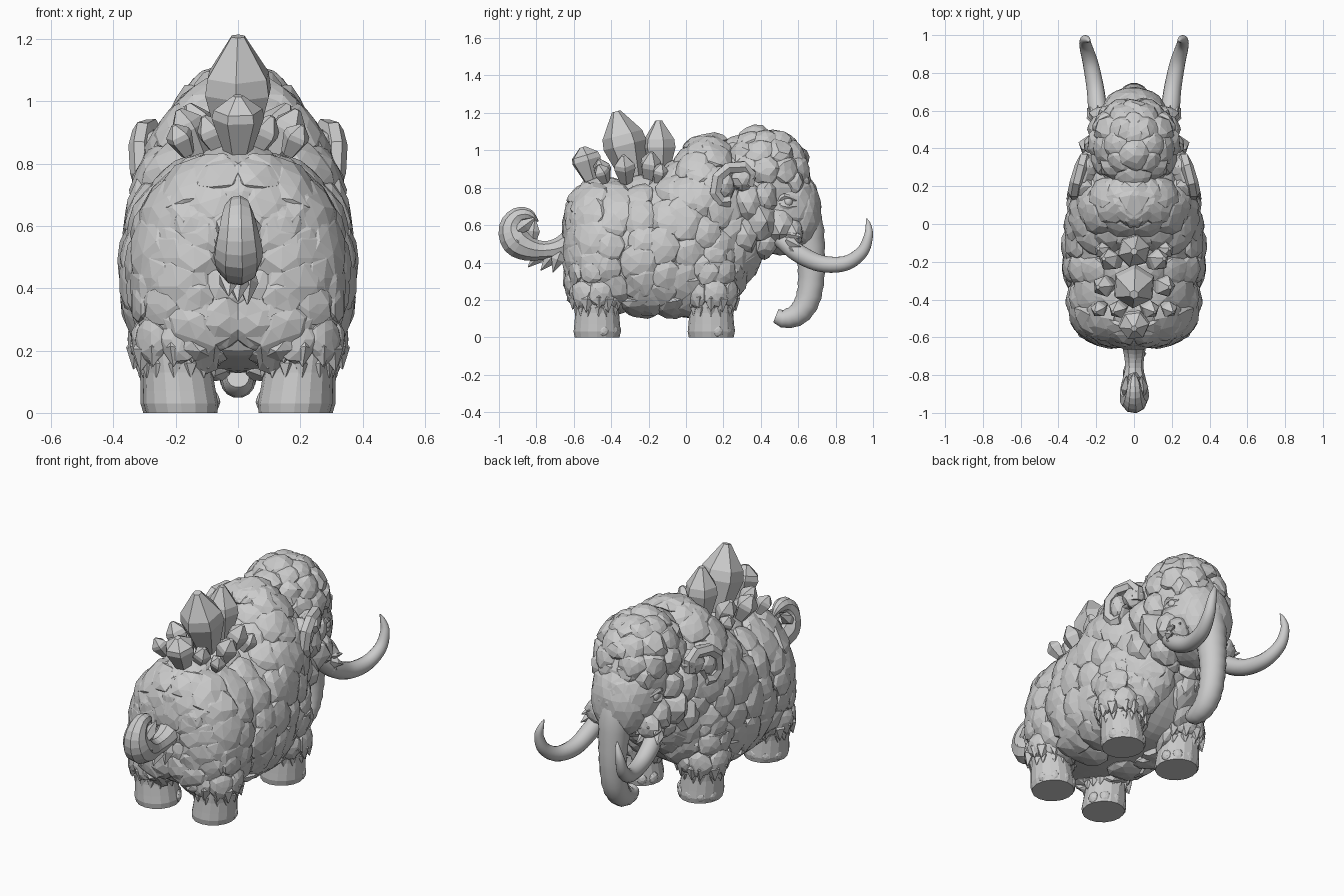
import bpy, bmesh, math, random
from mathutils import Vector as V, Matrix

random.seed(4)
cube = bpy.data.objects.get("Cube")
if cube:
    bpy.data.objects.remove(cube, do_unlink=True)

grey = bpy.data.materials.new("pale_grey")
grey.use_nodes = True
tone = (0.6, 0.6, 0.6, 1)
grey.diffuse_color = tone
grey.node_tree.nodes["Principled BSDF"].inputs["Base Color"].default_value = tone


def finish(bm, name, smooth=False):
    bmesh.ops.recalc_face_normals(bm, faces=bm.faces)
    mesh = bpy.data.meshes.new(name)
    bm.to_mesh(mesh)
    bm.free()
    ob = bpy.data.objects.new(name, mesh)
    bpy.context.collection.objects.link(ob)
    mesh.materials.append(grey)
    if smooth:
        bpy.context.view_layer.objects.active = ob
        bpy.ops.object.select_all(action='DESELECT')
        ob.select_set(True)
        bpy.ops.object.shade_smooth_by_angle(angle=math.radians(35))


def mirror(bm):
    """Copy everything in the mesh to the other side of the model."""
    new = bmesh.ops.duplicate(bm, geom=bm.verts[:] + bm.edges[:] + bm.faces[:])["geom"]
    for v in new:
        if isinstance(v, bmesh.types.BMVert):
            v.co.x *= -1


def loft(bm, rings):
    loops = [[bm.verts.new(p) for p in r] for r in rings]
    n = len(loops[0])
    for a, b in zip(loops, loops[1:]):
        for i in range(n):
            bm.faces.new((a[i], a[(i + 1) % n], b[(i + 1) % n], b[i]))
    bm.faces.new(loops[0])
    bm.faces.new(loops[-1])


def curve_points(pts, steps):
    """Smooth a list of equal-length tuples with a Catmull-Rom spline."""
    pts = [V(p) for p in pts]
    ext = [pts[0] * 2 - pts[1]] + pts + [pts[-1] * 2 - pts[-2]]
    out = []
    for a, b, c, d in zip(ext, ext[1:], ext[2:], ext[3:]):
        for k in range(steps):
            t = k / steps
            out.append((b * 2 + (c - a) * t + (a * 2 - b * 5 + c * 4 - d) * t * t
                        + (b * 3 - a - c * 3 + d) * t ** 3) / 2)
    return out + [pts[-1]]


def tube(bm, pts, sides=10, steps=4, ridge=0.0, turn=0.0):
    """Tapered tube through (x, y, z, radius) points."""
    pts = curve_points(pts, steps)
    rings = []
    for i, p in enumerate(pts):
        t = (pts[min(i + 1, len(pts) - 1)] - pts[max(i - 1, 0)]).to_3d().normalized()
        u = (V((1, 0, 0)) - t * t.x).normalized()
        w = t.cross(u)
        r = max(p[3], .002) * (1 + ridge * (i % 2))
        rings.append([p.to_3d() + (u * math.cos(a) + w * math.sin(a)) * r
                      for a in (math.tau * k / sides + turn for k in range(sides))])
    loft(bm, rings)


def blob(bm, at, size, normal=(0, 0, 1), rough=.1, detail=2):
    """Faceted lump whose short axis follows the normal."""
    rot = V(normal).to_track_quat('Z', 'Y').to_matrix().to_4x4()
    m = Matrix.Translation(at) @ rot @ Matrix.Diagonal((*size, 1))
    made = bmesh.ops.create_icosphere(bm, subdivisions=detail, radius=1, matrix=m)
    for v in made["verts"]:
        v.co += (v.co - V(at)) * random.uniform(-rough, rough)


def spike(bm, at, direction, length, width):
    """Pointed hair lock."""
    a, d = V(at), V(direction).normalized()
    tube(bm, [(*a, width * .5), (*(a + d * length * .4), width * .8), (*(a + d * length), 0)], 5, 1)


# Body core: stations of y, half width, bottom, top
STATIONS = curve_points([(-.63, .13, .32, .62), (-.59, .23, .2, .74), (-.5, .31, .17, .81),
                         (-.3, .34, .14, .83), (-.1, .355, .13, .89), (.04, .335, .13, 1.03),
                         (.16, .31, .15, 1.05), (.28, .24, .26, .95), (.38, .16, .42, .83)], 6)


def body_point(t, a):
    f = t * (len(STATIONS) - 1)
    i = min(int(f), len(STATIONS) - 2)
    y, w, lo, hi = STATIONS[i].lerp(STATIONS[i + 1], f - i)
    c, s = math.cos(a), math.sin(a)
    mid = lo + (hi - lo) * .45
    x = w * math.copysign(abs(c) ** (.95 if s > 0 else .5), c)
    return V((x, y, mid + s * ((hi - mid) if s > 0 else (mid - lo))))


def body_normal(t, a):
    du = body_point(min(t + .02, 1), a) - body_point(max(t - .02, 0), a)
    dv = body_point(t, a + .05) - body_point(t, a - .05)
    return du.cross(dv).normalized()


bm = bmesh.new()
loft(bm, [[body_point(k / 24, math.tau * j / 28) for j in range(28)] for k in range(25)])
finish(bm, "body_core")

# Woolly lumps over one flank, mirrored to the other
bm = bmesh.new()
centre = V((0, -.1, .5))
for i in range(11):
    for j in range(8):
        t = (i + .5 + random.uniform(-.25, .25)) / 11
        a = -1.35 + 2.9 * (j + .5 * (i % 2) + random.uniform(-.2, .2)) / 7.5
        p, n = body_point(t, a), body_normal(t, a)
        if n.dot(p - centre) < 0:
            n = -n
        r = random.uniform(.085, .115)
        blob(bm, p - n * .016, (r, r * random.uniform(.95, 1.3), .05), n, .1)
for z, x, r in ((.66, .0, .1), (.52, .08, .11), (.4, .06, .1), (.58, .13, .09), (.3, .1, .1)):
    blob(bm, (x, -.605, z), (r, r, .045), (x, -1, 0))
mirror(bm)
finish(bm, "wool")

# Legs, with woolly thighs, toes and ankle fringe
LEGS = (("front", .19, .135), ("back", .18, -.475))
for name, cx, cy in LEGS:
    bm = bmesh.new()
    rings = []
    for z, r in ((0, .12), (.03, .126), (.07, .122), (.13, .117), (.22, .12), (.4, .125)):
        rings.append([(cx + .1 * z + r * .95 * math.cos(a), cy + r * math.sin(a), z)
                      for a in (math.tau * k / 16 for k in range(16))])
    loft(bm, rings)
    for k in range(5):
        a = math.radians(20 + 35 * k)
        d = V((math.cos(a), math.sin(a), 0))
        blob(bm, V((cx, cy, .035)) + d * .106, (.03, .034, .022), d, .05)
    thigh = cx + .01
    for k in range(13):
        a = math.tau * k / 13 + random.uniform(-.1, .1)
        d = V((math.cos(a), math.sin(a), 0))
        spike(bm, V((thigh, cy, .18)) + d * .095, d * .3 - V((0, 0, 1)), .07, .035)
        spike(bm, V((thigh, cy, .24)) + d * .11, d * .25 - V((0, 0, 1)), random.uniform(.08, .11), .05)
    for z, lift in ((.235, .128), (.35, .13), (.44, .12)):
        for k in range(7):
            a = math.tau * (k + z * 5) / 7
            d = V((math.cos(a), math.sin(a), 0))
            blob(bm, V((thigh, cy, z)) + d * (lift - .01), (.07, .075, .035), d)
    mirror(bm)
    finish(bm, name + "_legs")

# Head: skull, brow, muzzle and jaw
bm = bmesh.new()
for at, size in (((0, .43, .8), (.22, .24, .25)), ((0, .52, .7), (.2, .2, .22)),
                 ((0, .61, .67), (.165, .115, .2)), ((0, .5, .54), (.15, .14, .1))):
    blob(bm, at, size, rough=.03, detail=3)
finish(bm, "head")

bm = bmesh.new()
for x, y, z, r in ((.15, .5, .6, .1), (.17, .4, .62, .12), (.18, .42, .75, .09), (.18, .33, .72, .11),
                   (.13, .42, .51, .09), (.08, .38, .48, .08), (.17, .3, .55, .12), (.16, .57, .56, .075),
                   (.12, .57, .83, .08), (.05, .6, .84, .085)):
    blob(bm, (x, y, z), (r, r * .8, r))
# Hair locks around the tusk roots
for k in range(9):
    a = math.tau * k / 9
    spike(bm, (.17 + .04 * math.cos(a), .54, .52 + .05 * math.sin(a)),
          (math.cos(a) * .4 + .1, 1, math.sin(a) * .5 - .5), .09, .035)
mirror(bm)
finish(bm, "cheek_wool")

# Woolly cap on the crown
bm = bmesh.new()
for ring, (lift, count) in enumerate(((10, 5), (36, 4), (62, 3))):
    e = math.radians(lift)
    for k in range(count):
        a = math.radians(-75 + 155 * (k + .5) / count + 8 * (ring % 2))
        n = V((math.cos(a) * math.cos(e), math.sin(a) * math.cos(e), math.sin(e)))
        blob(bm, V((n.x * .19, .42 + n.y * .2, .86 + n.z * .21)), (.085, .085, .06), n)
mirror(bm)
blob(bm, (0, .5, 1.06), (.08, .1, .045), (0, .3, 1), .04)
for y, z, r in ((.37, 1.08, .09), (.26, 1.02, .1), (.59, .97, .075)):
    blob(bm, (0, y, z), (r, r, .055), (0, y - .42, .4))
finish(bm, "crown_wool")

# Eyes with lids
bm = bmesh.new()
blob(bm, (.18, .545, .725), (.026, .03, .026), (1, .5, 0), 0, 3)
for dz in (-.026, .03):
    tube(bm, [(.185, .49, .72, .008), (.195, .525, .725 + dz, .017),
              (.175, .59, .715 + dz * .6, .008)], 6, 3)
mirror(bm)
finish(bm, "eyes", True)

# Ears: folded flap with thick rim and padded root
EAR = [(.31, .92), (.22, .91), (.165, .86), (.15, .77), (.18, .72), (.23, .72), (.26, .79), (.34, .81), (.35, .88)]
bm = bmesh.new()


def ear_ring(shrink, shift):
    return [V((.27 + (.36 - y) * .3 + (z - .82) * .1 + shift, .25 + (y - .25) * shrink,
               .82 + (z - .82) * shrink)) for y, z in EAR]


loft(bm, [ear_ring(.6, -.1), ear_ring(.95, -.06), ear_ring(1.03, -.01), ear_ring(.85, .005), ear_ring(.6, -.03)])
tube(bm, [(*p, .034) for p in ear_ring(.93, -.015)[-2:] + ear_ring(.93, -.015)[:6]], 6, 1)
blob(bm, (.25, .3, .85), (.06, .07, .07))
blob(bm, (.26, .2, .82), (.07, .06, .09))
mirror(bm)
finish(bm, "ears")

# Tusks
bm = bmesh.new()
tube(bm, [(.165, .5, .53, .045), (.19, .6, .45, .05), (.205, .72, .395, .046), (.23, .85, .395, .041),
          (.255, .94, .455, .034), (.26, .975, .54, .025), (.245, .975, .6, .015), (.235, .965, .635, .003)], 14, 5)
mirror(bm)
finish(bm, "tusks", True)

# Trunk with wrinkle rings
bm = bmesh.new()
tube(bm, [(0, .61, .74, .08), (0, .645, .6, .088), (0, .665, .45, .078), (0, .67, .32, .07), (0, .65, .2, .066),
          (0, .6, .125, .06), (0, .53, .1, .05), (0, .48, .115, .036)], 14, 4, .06)
finish(bm, "trunk", True)

# Tail: curled with a tuft of locks
bm = bmesh.new()
tube(bm, [(0, -.58, .53, .08), (0, -.67, .48, .06), (0, -.76, .465, .05), (0, -.84, .475, .068),
          (0, -.91, .515, .08), (0, -.937, .59, .064), (0, -.9, .65, .046), (0, -.84, .655, .032),
          (0, -.79, .62, .003)], 9, 3)
for x, y, z, dy, dz in ((0, -.7, .45, -.5, -.6), (.03, -.67, .46, -.3, -.8), (-.03, -.76, .46, -.5, -.5),
                        (.045, -.87, .48, -.8, 1), (-.045, -.87, .48, -.8, 1), (.04, -.9, .57, .8, .6),
                        (-.04, -.9, .57, .8, .6), (0, -.82, .52, .1, 1)):
    spike(bm, (x, y, z), (0, dy, dz), .12, .045)
finish(bm, "tail")

# Back crystals: base, lean, length, radius, widest height
bm = bmesh.new()


def crystal(at, lean, length, r, wide=.5, sides=6):
    a, d = V(at), V(lean).normalized()
    tube(bm, [(*(a + d * length * f), r * k) for f, k in ((0, .55), (wide, 1), (wide + .15, .93), (1, .2))],
         sides, 1, 0, random.uniform(0, .5))


crystal((0, -.28, .85), (0, -.26, 1), .37, .118)
crystal((0, -.14, .87), (0, -.02, 1), .29, .09)
crystal((0, -.5, .84), (0, -.3, 1), .185, .085, .6)
for s in (-1, 1):
    for x, y, lean, length, r in ((.08, -.2, .1, .18, .06), (.12, -.32, -.1, .16, .06),
                                  (.16, -.43, -.4, .11, .045), (.05, -.43, -.3, .14, .05), (.14, -.15, .2, .11, .045)):
        crystal((s * x, y, .83), (s * .5, lean, 1), length, r, .55, 5)
finish(bm, "back_crystals")
